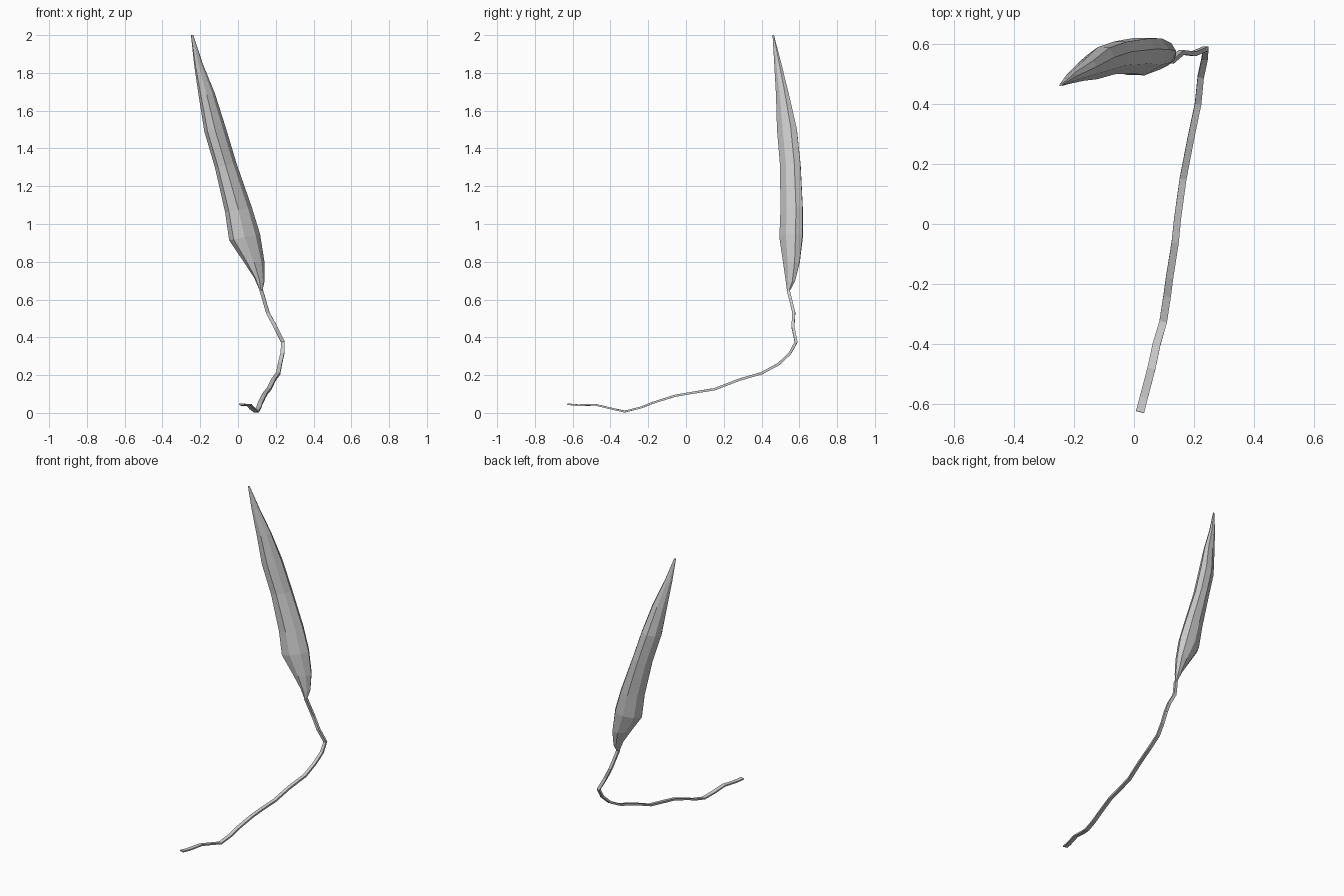
import bpy, bmesh, math
from mathutils import Vector


def skin(name, rings):
    """Bridge equal-sized closed rings and cap both ends."""
    bm = bmesh.new()
    rows = [[bm.verts.new(p) for p in ring] for ring in rings]
    n = len(rows[0])
    for a, b in zip(rows, rows[1:]):
        for i in range(n):
            j = (i + 1) % n
            bm.faces.new((a[i], a[j], b[j], b[i]))
    bm.faces.new(rows[0][::-1])
    bm.faces.new(rows[-1])
    bmesh.ops.recalc_face_normals(bm, faces=bm.faces)
    me = bpy.data.meshes.new(name)
    bm.to_mesh(me)
    bm.free()
    ob = bpy.data.objects.new(name, me)
    bpy.context.collection.objects.link(ob)
    return ob


# Spindle body: x left, x right, y front, y back, z, tilt (dz/dx)
sections = [
    (0.118, 0.128, 0.535, 0.547, 0.640, 0.0),
    (0.085, 0.140, 0.525, 0.580, 0.705, -0.4),
    (0.030, 0.140, 0.510, 0.606, 0.800, 0.0),
    (-0.047, 0.117, 0.490, 0.623, 0.930, 0.2),
    (-0.068, 0.073, 0.496, 0.623, 1.075, 0.2),
    (-0.122, -0.008, 0.494, 0.611, 1.310, 0.2),
    (-0.178, -0.065, 0.478, 0.591, 1.500, 0.2),
    (-0.208, -0.123, 0.474, 0.547, 1.685, 0.2),
    (-0.232, -0.187, 0.466, 0.507, 1.845, 0.2),
    (-0.249, -0.237, 0.458, 0.466, 2.000, 0.0),
]
SIDES, SKEW = 8, 0.36
rings = []
for x0, x1, y0, y1, z, tilt in sections:
    ring = []
    for k in range(SIDES):
        t = 2 * math.pi * k / SIDES
        dx = (x1 - x0) / 2 * math.cos(t)
        dy = (y1 - y0) / 2 * math.sin(t + SKEW)
        ring.append(((x0 + x1) / 2 + dx, (y0 + y1) / 2 + dy, z + tilt * dx))
    rings.append(ring)
skin("spindle_body", rings)

# Trailing tail: a flattened tube along a bent path
path = [Vector(p) for p in [
    (0.020, -0.625, 0.046), (0.033, -0.575, 0.041), (0.058, -0.480, 0.043),
    (0.075, -0.400, 0.024), (0.097, -0.325, 0.007), (0.110, -0.240, 0.028),
    (0.118, -0.180, 0.052), (0.137, -0.060, 0.090), (0.145, 0.020, 0.104),
    (0.163, 0.150, 0.125), (0.188, 0.280, 0.175), (0.213, 0.400, 0.210),
    (0.222, 0.490, 0.258), (0.235, 0.550, 0.315), (0.238, 0.583, 0.375),
    (0.198, 0.566, 0.455), (0.158, 0.571, 0.530), (0.123, 0.541, 0.650)]]
rings = []
for i, p in enumerate(path):
    tan = (path[min(i + 1, len(path) - 1)] - path[max(i - 1, 0)]).normalized()
    side = Vector((1, 0, 0))
    side = (side - tan * side.dot(tan)).normalized()
    up = tan.cross(side)
    f = i / (len(path) - 1)
    w, h = 0.014 - 0.005 * f, 0.004 + 0.004 * f
    rings.append([p + side * a * w + up * b * h
                  for a, b in ((1, 1), (-1, 1), (-1, -1), (1, -1))])
skin("trailing_tail", rings)
